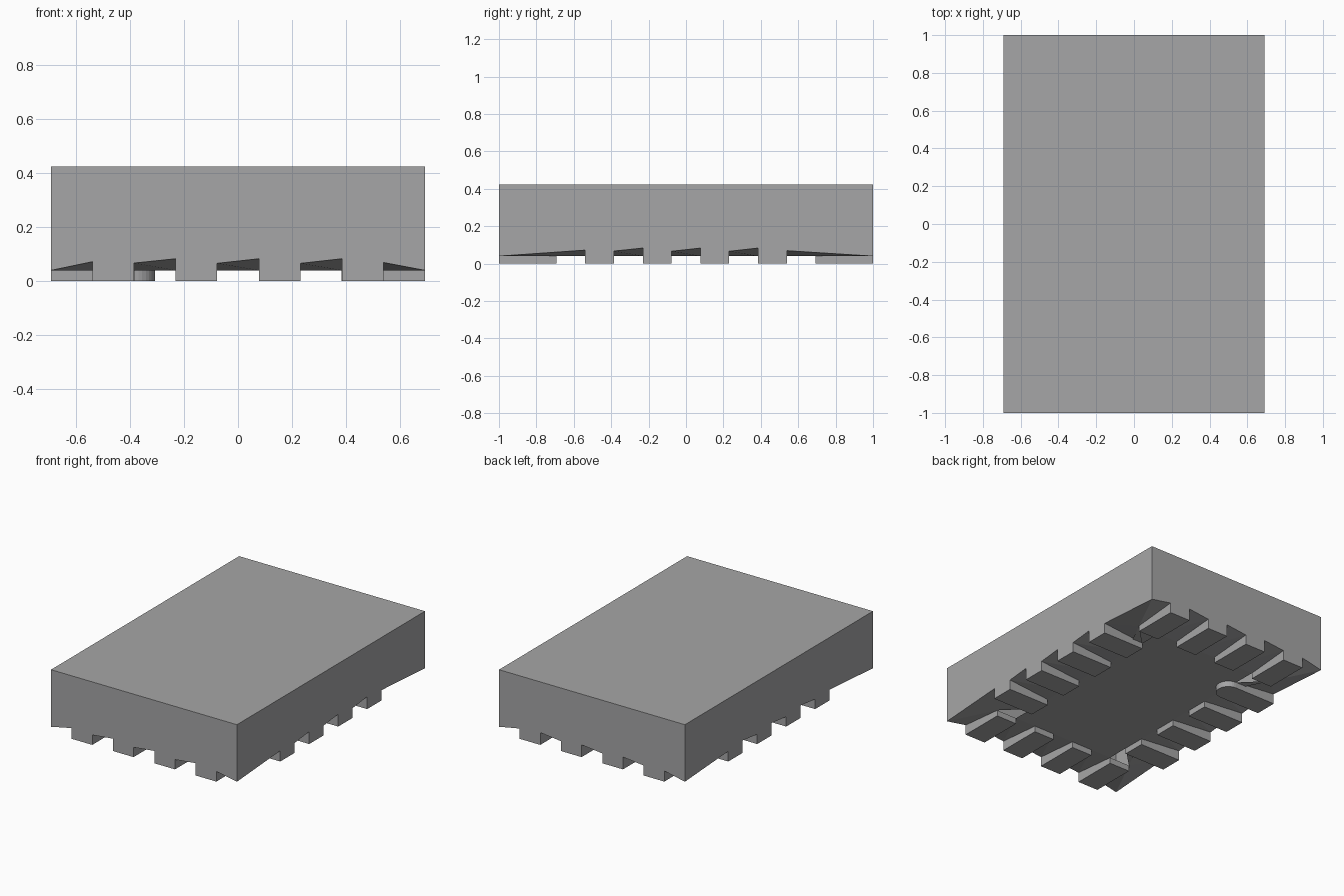
import bpy, bmesh, math

old = bpy.data.objects.get("Cube")
if old:
    bpy.data.objects.remove(old)

HX, HY, TOP, FLOOR = 0.692, 1.0, 0.424, 0.04
PAD_LEN, STEP = 0.308, 0.077      # pad length; half of a pad's width

grey = bpy.data.materials.new("neutral grey")
grey.use_nodes = True
colour = (0.38, 0.38, 0.385, 1)
grey.diffuse_color = colour
grey.node_tree.nodes["Principled BSDF"].inputs["Base Color"].default_value = colour

# Positions of pad edges along every side, and height of the lower rim there
EDGES = [STEP * k for k in (-7, -5, -3, -1, 1, 3, 5, 7)]
RIM = [0.072, 0.067, 0.083, 0.066, 0.083, 0.066, 0.083, 0.069]


def make_object(name, faces):
    bm = bmesh.new()
    for face in faces:
        bm.faces.new([bm.verts.new(p) for p in face])
    bmesh.ops.remove_doubles(bm, verts=bm.verts, dist=0.0005)
    bmesh.ops.recalc_face_normals(bm, faces=bm.faces)
    mesh = bpy.data.meshes.new(name)
    bm.to_mesh(mesh)
    bm.free()
    mesh.materials.append(grey)
    obj = bpy.data.objects.new(name, mesh)
    bpy.context.collection.objects.link(obj)
    return obj


# Each side maps (along, depth inward, height) to a point
SIDES = {
    "front": (HX, lambda s, d, z: (s, d - HY, z)),
    "back": (HX, lambda s, d, z: (s, HY - d, z)),
    "right": (HY, lambda s, d, z: (HX - d, s, z)),
    "left": (HY, lambda s, d, z: (d - HX, s, z)),
}

# Body: top, four walls with a stepped lower rim, sloped strips and flat floor
body = [[(-HX, -HY, TOP), (HX, -HY, TOP), (HX, HY, TOP), (-HX, HY, TOP)]]
floor_points = []
for half, at in SIDES.values():
    rim = [at(s, 0, z) for s, z in zip(EDGES, RIM)]
    body.append([at(-half, 0, TOP), at(-half, 0, FLOOR), *rim,
                 at(half, 0, FLOOR), at(half, 0, TOP)])
    inner = [at(s, PAD_LEN, FLOOR) for s in EDGES]
    floor_points += inner
    for i in range(1, 7, 2):
        body.append([rim[i], rim[i + 1], inner[i + 1]])
        body.append([rim[i], inner[i + 1], inner[i]])
floor_points.sort(key=lambda p: math.atan2(p[1], p[0]))
body.append(floor_points)

# Corner facets of the underside
for sx in (-1, 1):
    for sy in (-1, 1):
        ix, iy = (0 if sx < 0 else 7), (0 if sy < 0 else 7)
        corner = (sx * HX, sy * HY, FLOOR)
        end_rim = (EDGES[ix], sy * HY, RIM[ix])
        end_in = (EDGES[ix], sy * (HY - PAD_LEN), FLOOR)
        side_rim = (sx * HX, EDGES[iy], RIM[iy])
        side_in = (sx * (HX - PAD_LEN), EDGES[iy], FLOOR)
        body += [[corner, end_rim, end_in], [corner, end_in, side_rim],
                 [end_in, side_in, side_rim]]
make_object("package_body", body)

# Contact pads flush with the walls; one has a rounded inner end
for side, (half, at) in SIDES.items():
    for n in range(4):
        a, b = EDGES[2 * n], EDGES[2 * n + 1]
        path = [(a, PAD_LEN), (b, PAD_LEN)]
        if side == "left" and n == 3:
            path = [((a + b) / 2 - STEP * math.cos(t), PAD_LEN + STEP * math.sin(t))
                    for t in (math.pi * k / 16 for k in range(17))]
        outline = [(a, 0, RIM[2 * n])] + [(s, d, FLOOR) for s, d in path]
        outline.append((b, 0, RIM[2 * n + 1]))
        faces = [[at(s, d, 0) for s, d, _ in outline]]
        for p, q in zip(outline, outline[1:] + outline[:1]):
            faces.append([at(p[0], p[1], 0), at(q[0], q[1], 0), at(*q), at(*p)])
        # Closing top, hidden against the body
        faces.append([at(*outline[0]), at(*outline[1]), at(*outline[-1])])
        faces.append([at(*outline[1]), at(*outline[-2]), at(*outline[-1])])
        if len(path) > 2:
            faces.append([at(*p) for p in outline[1:-1]])
        make_object(f"{side}_pad_{n + 1}", faces)
